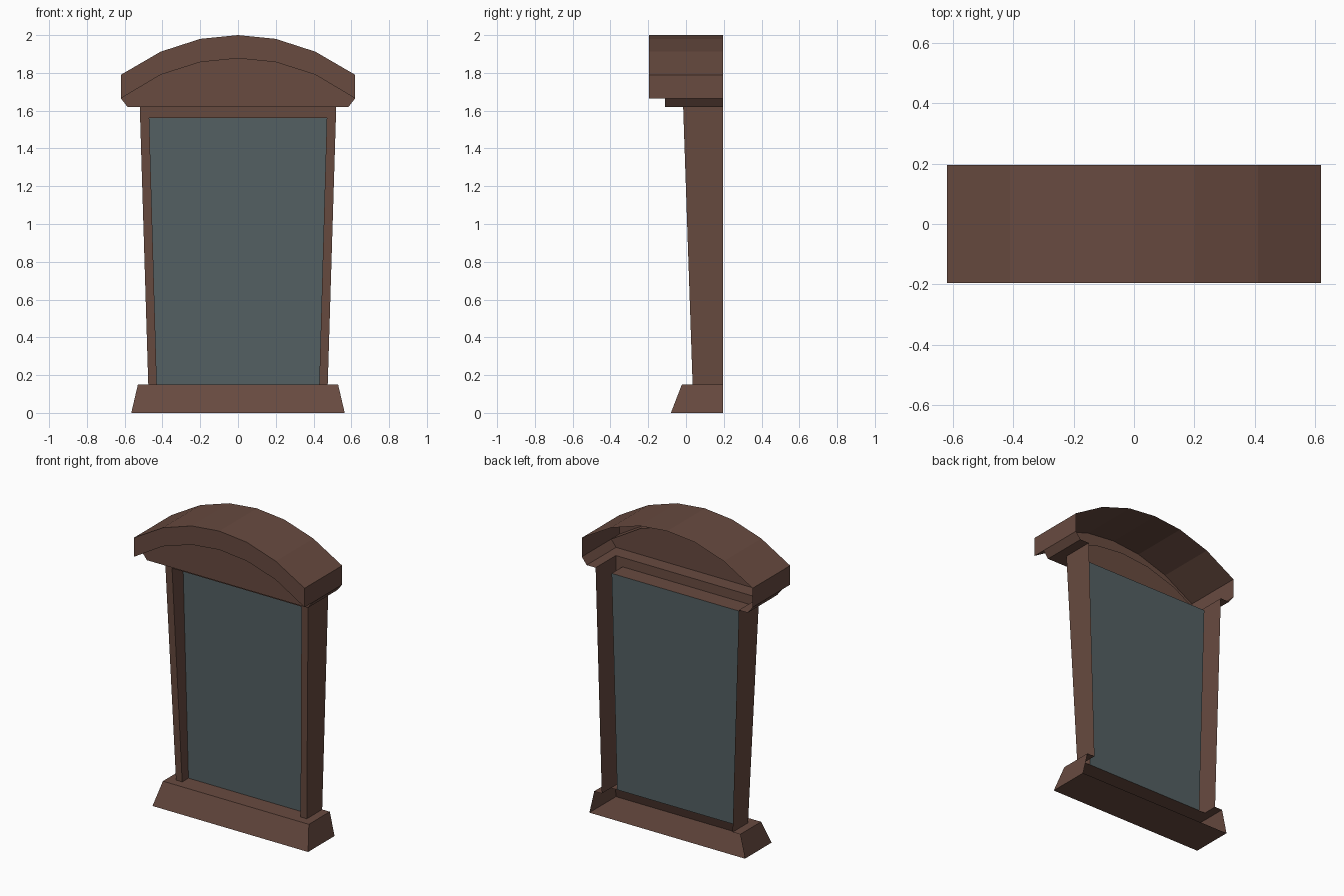
import bpy
from mathutils import Vector

if "Cube" in bpy.data.objects:
    bpy.data.objects.remove(bpy.data.objects["Cube"])


def material(name, rgb):
    m = bpy.data.materials.new(name)
    m.diffuse_color = (*rgb, 1.0)
    m.use_nodes = True
    m.node_tree.nodes["Principled BSDF"].inputs["Base Color"].default_value = m.diffuse_color
    return m


WOOD = material("dark_brown_wood", (0.138, 0.069, 0.051))
GLASS = material("grey_blue_glass", (0.088, 0.117, 0.123))


def sheet(points, facing):
    """One flat polygon, wound so that it faces the given direction."""
    pts = [Vector(p) for p in points]
    n = Vector()
    for i, p in enumerate(pts):
        n += p.cross(pts[(i + 1) % len(pts)])
    return pts if n.dot(Vector(facing)) >= 0 else pts[::-1]


def mirrored(points, facing):
    """The polygon and its copy across x = 0."""
    flip = [(-x, y, z) for x, y, z in points]
    return [sheet(points, facing), sheet(flip, (-facing[0], facing[1], facing[2]))]


def make(name, polys, mat):
    verts, faces, index = [], [], {}
    for poly in polys:
        face = []
        for p in poly:
            key = tuple(round(c, 4) for c in p)
            if key not in index:
                index[key] = len(verts)
                verts.append(key)
            face.append(index[key])
        faces.append(face)
    mesh = bpy.data.meshes.new(name)
    mesh.from_pydata(verts, [], faces)
    mesh.materials.append(mat)
    mesh.update()
    obj = bpy.data.objects.new(name, mesh)
    bpy.context.collection.objects.link(obj)
    return obj


BACK, FRONT = 0.195, -0.195   # open back plane, front of the arch
PED = -0.11                   # pediment front
GLASS_Y = 0.10                # recessed glass plane


def arc(zs):
    xs = (-0.62, -0.41, -0.2, 0, 0.2, 0.41, 0.62)
    return list(zip(xs, zs + zs[-2::-1]))


outer = arc([1.79, 1.912, 1.98, 2.0])
inner = arc([1.665, 1.79, 1.857, 1.877])

# Arched hood: top, front band, underside lip and ends (back stays open)
hood = []
for i in range(6):
    (x0, z0), (x1, z1) = outer[i], outer[i + 1]
    (u0, w0), (u1, w1) = inner[i], inner[i + 1]
    hood.append(sheet([(x0, FRONT, z0), (x1, FRONT, z1), (x1, BACK, z1), (x0, BACK, z0)], (0, 0, 1)))
    hood.append(sheet([(u0, FRONT, w0), (u1, FRONT, w1), (x1, FRONT, z1), (x0, FRONT, z0)], (0, -1, 0)))
    hood.append(sheet([(u0, FRONT, w0), (u1, FRONT, w1), (u1, PED, w1), (u0, PED, w0)], (0, 0, -1)))
hood += mirrored([(0.62, FRONT, 1.665), (0.62, BACK, 1.665), (0.62, BACK, 1.79), (0.62, FRONT, 1.79)], (1, 0, 0))
make("arched_hood", hood, WOOD)

# Pediment panel under the arch, its bevelled ends and soffit
ped = [sheet([(x, PED, z) for x, z in inner] + [(0.585, PED, 1.62), (-0.585, PED, 1.62)], (0, -1, 0))]
ped += mirrored([(0.62, PED, 1.665), (0.62, BACK, 1.665), (0.585, BACK, 1.62), (0.585, PED, 1.62)], (1, 0, -1))
ped.append(sheet([(-0.585, PED, 1.62), (0.585, PED, 1.62), (0.585, -0.015, 1.62), (-0.585, -0.015, 1.62)], (0, 0, -1)))
ped += mirrored([(0.585, -0.015, 1.62), (0.585, BACK, 1.62), (0.52, BACK, 1.62), (0.52, -0.015, 1.62)], (0, 0, -1))
make("pediment", ped, WOOD)

# Tapering frame: side walls, front stiles, jambs and header
lo_out, hi_out = (0.475, 0.035, 0.15), (0.52, -0.015, 1.62)
lo_in, hi_in = (0.43, 0.035, 0.15), (0.47, -0.013, 1.56)
lo_glass, hi_glass = (0.43, GLASS_Y, 0.15), (0.47, GLASS_Y, 1.56)


def flip(p):
    return (-p[0], p[1], p[2])


frame = mirrored([lo_out, (0.475, BACK, 0.15), (0.52, BACK, 1.62), hi_out], (1, 0, 0))
frame += mirrored([lo_out, lo_in, hi_in, hi_out], (0, -1, 0))
frame += mirrored([lo_in, lo_glass, hi_glass, hi_in], (-1, 0, 0))
frame.append(sheet([flip(hi_out), hi_out, hi_in, flip(hi_in)], (0, -1, 0)))
frame.append(sheet([flip(hi_in), hi_in, hi_glass, flip(hi_glass)], (0, 0, -1)))
make("window_frame", frame, WOOD)

# Recessed glass
make("glass_pane", [sheet([flip(lo_glass), lo_glass, hi_glass, flip(hi_glass)], (0, -1, 0))], GLASS)

# Sloped plinth, open at the back
base = [sheet([(-0.565, -0.08, 0), (0.565, -0.08, 0), (0.53, -0.022, 0.15), (-0.53, -0.022, 0.15)], (0, -1, 0)),
        sheet([(-0.565, -0.08, 0), (0.565, -0.08, 0), (0.565, BACK, 0), (-0.565, BACK, 0)], (0, 0, -1)),
        sheet([(-0.53, -0.022, 0.15), (0.53, -0.022, 0.15), (0.53, GLASS_Y, 0.15), (-0.53, GLASS_Y, 0.15)], (0, 0, 1))]
base += mirrored([(0.565, -0.08, 0), (0.565, BACK, 0), (0.53, BACK, 0.15), (0.53, -0.022, 0.15)], (1, 0, 0))
base += mirrored([(0.475, GLASS_Y, 0.15), (0.53, GLASS_Y, 0.15), (0.53, BACK, 0.15), (0.475, BACK, 0.15)], (0, 0, 1))
make("plinth", base, WOOD)
